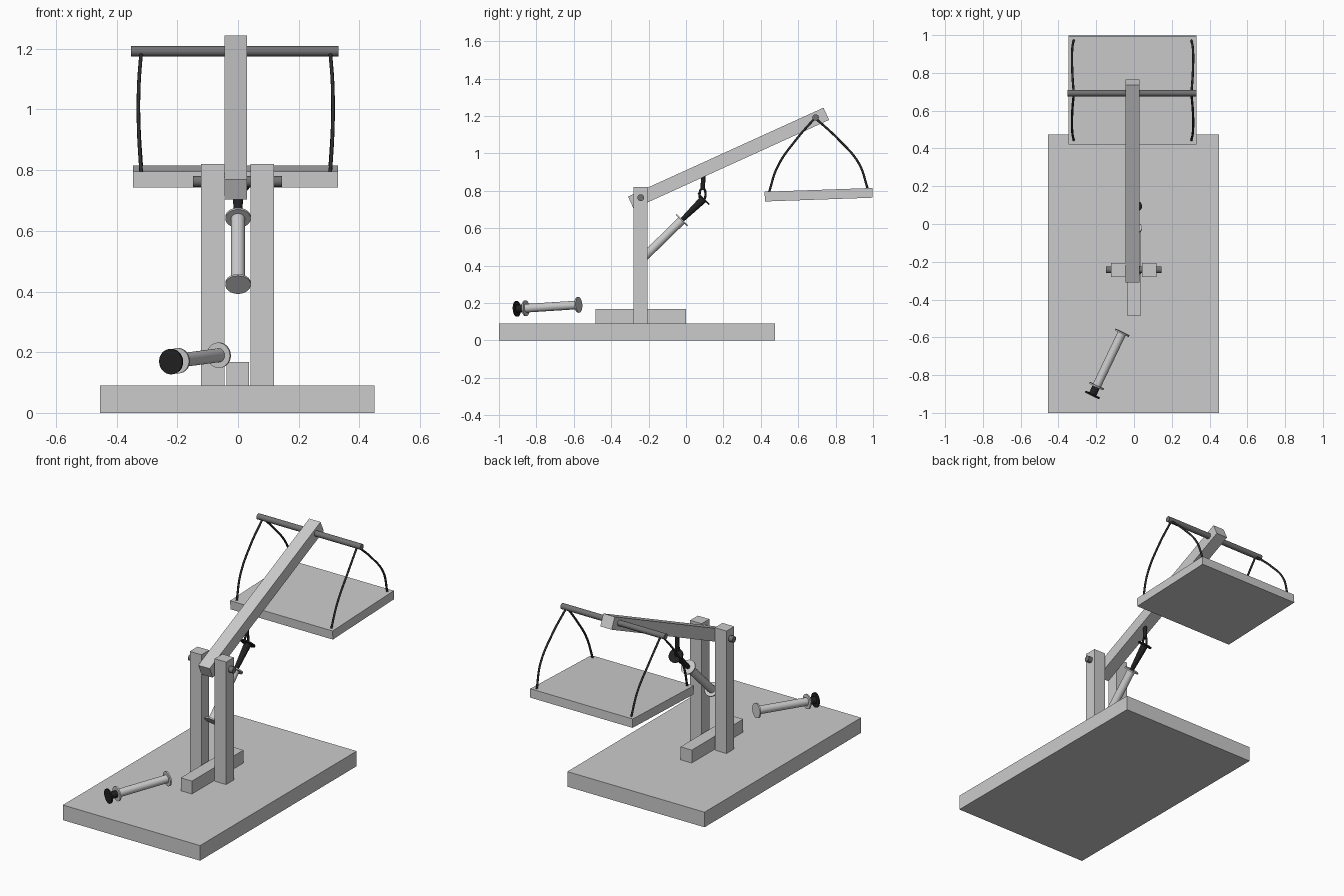
import bpy
from math import atan2
from mathutils import Vector

if "Cube" in bpy.data.objects:
    bpy.data.objects.remove(bpy.data.objects["Cube"])


def material(name, v):
    m = bpy.data.materials.new(name)
    m.diffuse_color = (v, v, v, 1)
    m.use_nodes = True
    m.node_tree.nodes["Principled BSDF"].inputs["Base Color"].default_value = m.diffuse_color
    return m


BLACK = material("black_plastic", 0.015)
ROPE = material("dark_rope", 0.025)
STEEL = material("dark_steel", 0.17)


def finish(ob, name, mat):
    ob.name = name
    if mat:
        ob.data.materials.append(mat)
    return ob


def box(name, lo, hi, tilt=0, mat=None):
    lo, hi = Vector(lo), Vector(hi)
    bpy.ops.mesh.primitive_cube_add(size=1, location=(lo + hi) / 2, rotation=(tilt, 0, 0))
    ob = bpy.context.object
    ob.scale = hi - lo
    return finish(ob, name, mat)


def rod(name, a, b, r1, r2=None, mat=None, sides=32):
    a, b = Vector(a), Vector(b)
    d = b - a
    bpy.ops.mesh.primitive_cone_add(vertices=sides, radius1=r1, radius2=r1 if r2 is None else r2,
                                    depth=d.length, location=(a + b) / 2,
                                    rotation=d.to_track_quat('Z', 'Y').to_euler())
    bpy.ops.object.shade_smooth_by_angle()
    return finish(bpy.context.object, name, mat)


def cord(name, points, r, mat, closed=False):
    cu = bpy.data.curves.new(name, 'CURVE')
    cu.dimensions = '3D'
    cu.bevel_depth = r
    cu.bevel_resolution = 2
    cu.use_fill_caps = True
    sp = cu.splines.new('BEZIER')
    sp.bezier_points.add(len(points) - 1)
    for p, co in zip(sp.bezier_points, points):
        p.co = co
        p.handle_left_type = p.handle_right_type = 'AUTO'
    sp.use_cyclic_u = closed
    ob = bpy.data.objects.new(name, cu)
    bpy.context.collection.objects.link(ob)
    return finish(ob, name, mat)


def syringe(name, start, flange, extension):
    a, b = Vector(start), Vector(flange)
    d = (b - a).normalized()
    end = b + d * extension
    t = d * 0.004
    rod(name + "_barrel", a, b, 0.023)
    rod(name + "_foot_disc", a - t, a + t, 0.042)
    rod(name + "_flange", b - t, b + t, 0.042)
    rod(name + "_plunger", b - d * 0.02, end, 0.011 if extension > 0.1 else 0.02, 0.021, BLACK)
    rod(name + "_thumb_disc", end - t, end + t, 0.042, mat=BLACK)


# base and posts
box("base_board", (-0.455, -1, 0), (0.45, 0.475, 0.09))
box("base_rail", (-0.038, -0.485, 0.088), (0.036, 0, 0.167))
for side, x0, x1 in (("left", -0.122, -0.045), ("right", 0.042, 0.118)):
    box(side + "_post", (x0, -0.28, 0.088), (x1, -0.207, 0.82))
rod("pivot_pin", (-0.148, -0.242, 0.763), (0.145, -0.242, 0.763), 0.018, mat=STEEL)

# lifting arm with cross bar
box("lift_arm", (-0.045, 0.2275 - 0.574, 0.974 - 0.036), (0.03, 0.2275 + 0.574, 0.974 + 0.036),
    atan2(0.475, 1.045))
rod("cross_bar", (-0.352, 0.693, 1.192), (0.332, 0.693, 1.192), 0.017, mat=STEEL)

# hanging platform and its ropes
box("platform", (-0.346, 0.421, 0.753), (0.33, 0.997, 0.805), atan2(0.02, 0.57))
for side, x, s in (("left", -0.319, -1), ("right", 0.304, 1)):
    cord(side + "_front_rope", [(x, 0.69, 1.19), (x + 0.008 * s, 0.59, 1.075),
                                (x + 0.008 * s, 0.49, 0.93), (x, 0.443, 0.79)], 0.006, ROPE)
    cord(side + "_back_rope", [(x, 0.69, 1.19), (x + 0.008 * s, 0.815, 1.075),
                               (x + 0.008 * s, 0.925, 0.945), (x, 0.972, 0.81)], 0.006, ROPE)

# syringe cylinders: one lifting the arm, one as the hand pump
syringe("lift_syringe", (0, -0.245, 0.425), (0, -0.022, 0.643), 0.163)
syringe("hand_syringe", (-0.063, -0.576, 0.19), (-0.198, -0.858, 0.172), 0.052)

# hook joining the syringe to the arm
rod("hook_stem", (-0.005, 0.092, 0.89), (-0.005, 0.09, 0.805), 0.012, mat=BLACK)
cord("hook_loop", [(-0.005, 0.09, 0.812), (-0.005, 0.073, 0.785), (-0.005, 0.088, 0.75),
                   (-0.005, 0.104, 0.785)], 0.006, BLACK, True)
